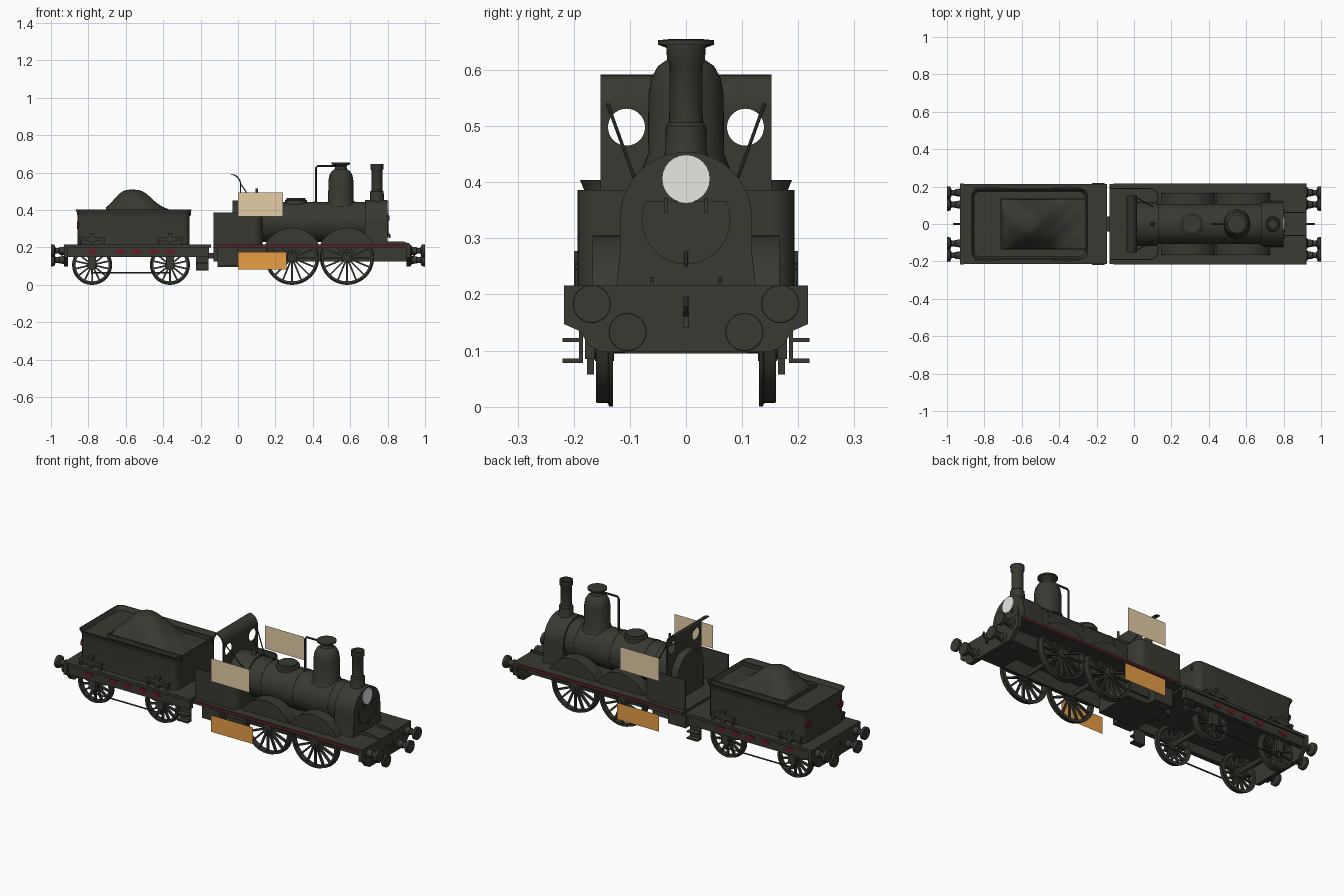
import bpy, bmesh, math
from math import sin, cos, pi, exp
from mathutils import Vector, Matrix

if "Cube" in bpy.data.objects:
    bpy.data.objects.remove(bpy.data.objects["Cube"])


def mat(name, r, g, b):
    m = bpy.data.materials.new(name)
    m.diffuse_color = (r, g, b, 1)
    m.use_nodes = True
    m.node_tree.nodes["Principled BSDF"].inputs["Base Color"].default_value = m.diffuse_color
    return m


BODY = mat("dark_olive_paint", 0.040, 0.041, 0.032)
RED = mat("dark_red", 0.12, 0.012, 0.016)
WHITE = mat("lamp_white", 0.80, 0.80, 0.77)
TAN = mat("tan", 0.78, 0.61, 0.385)
ORANGE = mat("orange", 0.82, 0.35, 0.063)


def finish(name, bm, m=BODY):
    bmesh.ops.recalc_face_normals(bm, faces=bm.faces)
    me = bpy.data.meshes.new(name)
    bm.to_mesh(me)
    bm.free()
    me.materials.append(m)
    ob = bpy.data.objects.new(name, me)
    bpy.context.collection.objects.link(ob)
    return ob


def loft(name, rings, m=BODY, caps=True):
    bm = bmesh.new()
    vs = [[bm.verts.new(p) for p in r] for r in rings]
    n = len(rings[0])
    for a, b in zip(vs, vs[1:]):
        for i in range(n):
            bm.faces.new((a[i], a[(i + 1) % n], b[(i + 1) % n], b[i]))
    if caps:
        bm.faces.new(vs[0][::-1])
        bm.faces.new(vs[-1])
    return finish(name, bm, m)


def place(axis, u, v, t):
    return {"x": (t, u, v), "y": (u, t, v), "z": (u, v, t)}[axis]


def prism(name, pts, axis, a, b, m=BODY):
    return loft(name, [[place(axis, u, v, t) for u, v in pts] for t in (a, b)], m)


def box(name, x0, x1, y0, y1, z0, z1, m=BODY):
    return prism(name, [(x0, y0), (x1, y0), (x1, y1), (x0, y1)], "z", z0, z1, m)


def lathe(name, prof, axis, c, m=BODY, n=32):
    """prof: (radius, position) along axis; c: centre on the other two axes."""
    return loft(name, [[place(axis, c[0] + r * cos(2 * pi * i / n), c[1] + r * sin(2 * pi * i / n), t)
                        for i in range(n)] for r, t in prof], m)


def tube(name, pts, r, m=BODY, n=8):
    rings = []
    for i, p in enumerate(pts):
        d = (Vector(pts[min(i + 1, len(pts) - 1)]) - Vector(pts[max(i - 1, 0)])).normalized()
        u = d.orthogonal().normalized() if i == 0 else (u - d * u.dot(d)).normalized()
        w = d.cross(u)
        rings.append([Vector(p) + r * (u * cos(2 * pi * k / n) + w * sin(2 * pi * k / n)) for k in range(n)])
    return loft(name, rings, m)


def wheel(name, x, s, r, spokes=14):
    y0, y1 = s * 0.13, s * 0.16
    prof = [(r - .017, y0), (r, y0), (r, s * .137), (r - .006, s * .139), (r - .007, y1), (r - .019, y1), (r - .017, y0)]
    n = 48
    loft(name + "_rim", [[place("y", x + q * cos(2 * pi * i / n), r + q * sin(2 * pi * i / n), t)
                          for i in range(n)] for q, t in prof], caps=False)
    lathe(name + "_hub", [(.026, s * .128), (.026, s * .162), (.014, s * .165), (.014, s * .175)], "y", (x, r), n=20)
    bm = bmesh.new()
    for k in range(spokes):
        mx = Matrix.Translation((x, s * .146, r)) @ Matrix.Rotation(2 * pi * k / spokes, 4, "Y") \
            @ Matrix.Translation((0, 0, r * .52)) @ Matrix.Diagonal((.009, .014, r * .74, 1))
        bmesh.ops.create_cube(bm, size=1, matrix=mx)
    finish(name + "_spokes", bm)


def buffer(name, d, y, z):
    prof = [(.03, .91), (.03, .925), (.021, .93), (.019, .955), (.015, .957), (.015, .975), (.033, .983), (.034, .999), (.033, 1)]
    lathe(name, [(r, d * t) for r, t in prof], "x", (y, z), n=28)


def barrel(name, x0, x1, r, hw, z=.337):
    arc = [(r * cos(a), z + r * sin(a)) for a in [pi * i / 32 for i in range(33)]]
    prism(name, [(hw, .21)] + [(r + .001, .27)] + arc + [(-r - .001, .27), (-hw, .21)], "x", x0, x1)


# ---- locomotive boiler ----
lathe("boiler_barrel", [(.107, .1), (.107, .7)], "x", (0, .337), n=48)
barrel("smokebox", .68, .80, .117, .125)
barrel("firebox", -.03, .13, .115, .118)
for i, x in enumerate((.2, .4, .62)):
    lathe(f"boiler_band_{i}", [(.109, x), (.109, x + .012)], "x", (0, .337), n=48)
door = [(.079 * cos(a), .333 + .079 * sin(a)) for a in [pi - .42 + (pi + .84) * i / 32 for i in range(33)]]
prism("smokebox_door", door, "x", .80, .804)
lathe("headlamp_disc", [(.043, .799), (.043, .805)], "x", (0, .406), WHITE, 24)
tube("door_handle", [(.804, 0, .275), (.812, 0, .265), (.812, 0, .25)], .004)
for y in (-.036, .036):
    box("door_clip", .80, .809, y - .003, y + .003, .345, .372)
lathe("chimney", [(.046, .43), (.037, .455), (.036, .50), (.030, .506), (.029, .61), (.034, .618), (.035, .645), (.026, .645), (.024, .59)],
      "z", (.743, 0))
lathe("steam_dome", [(.08, .42), (.068, .45), (.067, .555), (.062, .585), (.05, .607), (.034, .618), (.030, .632),
                     (.036, .640), (.050, .645), (.050, .653), (.03, .655)], "z", (.55, 0), n=40)
lathe("boiler_hatch", [(.06, .43), (.06, .452), (.05, .456), (.05, .464)], "z", (.31, 0))
tube("steam_pipe", [(.417, 0, .43), (.417, 0, .625), (.425, 0, .635), (.54, 0, .635)], .0055)
lathe("safety_valve", [(.014, .44), (.010, .47), (.006, .49), (.006, .515)], "z", (.10, 0), n=12)

# ---- cab ----
cu = bpy.data.curves.new("cab_front_curve", "CURVE")
cu.dimensions, cu.fill_mode, cu.extrude = "2D", "BOTH", .003
outline = [(-.152, .215), (.152, .215), (.152, .537), (-.152, .537)]
holes = [[(s * .106 + .033 * cos(2 * pi * i / 32), .498 + .033 * sin(2 * pi * i / 32)) for i in range(32)] for s in (-1, 1)]
for pts in [outline] + holes:
    sp = cu.splines.new("POLY")
    sp.points.add(len(pts) - 1)
    sp.use_cyclic_u = True
    for p, (u, v) in zip(sp.points, pts):
        p.co = (u, v, 0, 1)
tmp = bpy.data.objects.new("tmp", cu)
bpy.context.collection.objects.link(tmp)
me = bpy.data.meshes.new_from_object(tmp.evaluated_get(bpy.context.evaluated_depsgraph_get()))
bpy.data.objects.remove(tmp)
bm = bmesh.new()
bm.from_mesh(me)
for v in bm.verts:
    v.co = (.014 + v.co.z, v.co.x, v.co.y)
finish("cab_front_board", bm)
# roof lip sweeping backward
lip = [(.014 - .05 * (1 - cos(a)), .535 + .055 * sin(a)) for a in [pi / 2 * i / 8 for i in range(9)]]
prism("cab_roof_lip", [(x + .003, z + .002) for x, z in lip] + [(x - .003, z - .002) for x, z in lip[::-1]], "y", -.152, .152)

for s, side in ((-1, "right"), (1, "left")):
    arc = [(.085 + .045 * sin(a), .148 + .045 * cos(a)) for a in [pi / 2 * i / 8 for i in range(9)]]
    path = [(-.13, .193)] + arc + [(.13, .10)]
    inner = [(-.13, .186)] + [(.085 + .038 * sin(a), .148 + .038 * cos(a)) for a in [pi / 2 * i / 8 for i in range(9)]] + [(.123, .10)]
    prism(f"cab_side_{side}", [(x, s * y) for x, y in path + inner[::-1]], "z", .213, .386)
    tube(f"cab_stay_{side}", [(.015, s * .14, .54), (.10, s * .093, .41)], .003)
    # floating coloured side panels
    for nm, x1, z0, z1, m in (("upper_panel", .24, .365, .495, TAN), ("lower_panel", .26, .083, .176, ORANGE)):
        bm = bmesh.new()
        bm.faces.new([bm.verts.new((x, s * .24, z)) for x, z in ((0, z0), (x1, z0), (x1, z1), (0, z1))])
        finish(f"{nm}_{side}", bm, m)
    # splashers and driving wheels
    for i, x in enumerate((.289, .583)):
        a0 = math.asin(.065 / .16)
        pts = [(x + .16 * cos(a), .145 + .16 * sin(a)) for a in [a0 + (pi - 2 * a0) * k / 24 for k in range(25)]]
        prism(f"splasher_{side}_{i}", pts, "y", s * .10, s * .167)
        wheel(f"driving_wheel_{side}_{i}", x, s, .145, 16)
    for i, x in enumerate((-.78, -.364)):
        wheel(f"tender_wheel_{side}_{i}", x, s, .107)
        # axleboxes and leaf springs
        box(f"axlebox_{side}_{i}", x - .022, x + .022, s * .163, s * .18, .085, .155)
        box(f"spring_buckle_{side}_{i}", x - .011, x + .011, s * .178, s * .2, .21, .277)
        spring = [(x - .07, .245), (x, .228), (x + .07, .245), (x + .07, .253), (x, .258), (x - .07, .253)]
        prism(f"leaf_spring_{side}_{i}", spring, "y", s * .18, s * .198)
        for d in (-.06, .06):
            box(f"spring_hanger_{side}_{i}", x + d - .006, x + d + .006, s * .18, s * .198, .21, .255)
    # frames, valances and steps
    box(f"red_lining_{side}", -.11, .9, s * .214, s * .2165, .203, .213, RED)
    box(f"engine_frame_{side}", -.13, .9, s * .108, s * .12, .125, .2)
    box(f"tender_frame_{side}", -.925, -.155, s * .178, s * .205, .15, .205)
    for i, x in enumerate((-.78, -.63, -.54, -.45, -.365)):
        oval = [(x + .028 * cos(2 * pi * k / 20), .179 + .0145 * sin(2 * pi * k / 20)) for k in range(20)]
        prism(f"frame_oval_{side}_{i}", oval, "y", s * .203, s * .207, RED)
    tube(f"brake_rod_{side}", [(-.78, s * .17, .064), (-.364, s * .17, .064)], .004)
    for x in (-.78, -.364):
        box(f"brake_hanger_{side}", x - .006, x + .006, s * .164, s * .176, .057, .09)
    box(f"tender_step_hanger_{side}", -.225, -.158, s * .184, s * .191, .08, .2)
    box(f"tender_step_tread_{side}", -.225, -.158, s * .184, s * .22, .078, .086)
    box(f"tender_step_upper_tread_{side}", -.225, -.158, s * .184, s * .22, .115, .122)
    # buffers at both ends, tail lamps, deck brackets
    for end, d in (("front", 1), ("rear", -1)):
        buffer(f"{end}_outer_buffer_{side}", d, s * .168, .183)
        buffer(f"{end}_inner_buffer_{side}", d, s * .104, .133)
    lathe(f"tail_lamp_{side}", [(.02, -.85), (.02, -.862)], "x", (s * .145, .32), RED, 20)
    bracket = [(.79, .21), (.92, .21), (.915, .222), (.885, .231), (.79, .231)]
    prism(f"deck_bracket_{side}", bracket, "y", s * .058, s * .064)

# ---- engine underframe ----
box("engine_footplate", -.13, .922, -.215, .215, .197, .216)
box("inside_cylinders", .74, .89, -.108, .108, .125, .2)
box("ashpan", -.11, .13, -.11, .11, .095, .2)
box("drag_box", -.11, .0, -.16, .16, .1, .2)
beam = [(-.217, .216), (-.217, .147), (-.19, .135), (-.172, .108), (-.15, .097)]
beam = beam + [(-y, z) for y, z in beam[::-1]]
prism("front_buffer_beam", beam, "x", .90, .922)
prism("rear_buffer_beam", beam, "x", -.93, -.908)
for d in (1, -1):
    tube("coupling_hook", [(d * .92, 0, .165), (d * .95, 0, .165), (d * .962, 0, .18), (d * .955, 0, .195)], .005)
    box("coupling_link", d * .935, d * .945, -.005, .005, .14, .165)
for x, r in ((.289, .145), (.583, .145), (-.78, .107), (-.364, .107)):
    lathe("axle", [(.012, -.165), (.012, .165)], "y", (x, r), n=16)

# ---- tender ----
box("tender_footplate", -.925, -.145, -.215, .215, .2, .216)
box("drawbar", -.2, -.1, -.04, .04, .14, .17)


def rounded(hx, hy, z, r=.035, cx=-.558):
    pts = []
    for k, (sx, sy) in enumerate(((1, 1), (-1, 1), (-1, -1), (1, -1))):
        for i in range(7):
            a = pi / 2 * (k + i / 6)
            pts.append((cx + sx * (hx - r) + r * cos(a), sy * (hy - r) + r * sin(a), z))
    return pts


loft("tender_tank", [rounded(.3, .178, .21), rounded(.3, .178, .365), rounded(.303, .181, .385), rounded(.311, .189, .404),
                     rounded(.307, .185, .404), rounded(.297, .175, .38)])
for nm, b in (("rear", (-.715, -.705, -.14, .14)), ("right", (-.71, -.25, -.14, -.132)), ("left", (-.71, -.25, .132, .14))):
    box(f"coal_coaming_{nm}", *b, .37, .402)

# coal heap
bm = bmesh.new()
N = 28
grid = [[None] * (N + 1) for _ in range(N + 1)]
for i in range(N + 1):
    for j in range(N + 1):
        x, y = -.705 + .45 * i / N, -.133 + .266 * j / N
        d = x + .57
        h = .13 * exp(-abs(d / (.12 if d < 0 else .15)) ** 2.3) * (1 - abs(y / .134) ** 2.2)
        grid[i][j] = bm.verts.new((x, y, .382 + h + .003 * sin(47 * x) * cos(53 * y)))
for i in range(N):
    for j in range(N):
        bm.faces.new((grid[i][j], grid[i + 1][j], grid[i + 1][j + 1], grid[i][j + 1]))
finish("coal_heap", bm)

bpy.ops.object.select_all(action="SELECT")
bpy.context.view_layer.objects.active = bpy.data.objects["coal_heap"]
bpy.ops.object.shade_smooth_by_angle(angle=math.radians(35))
